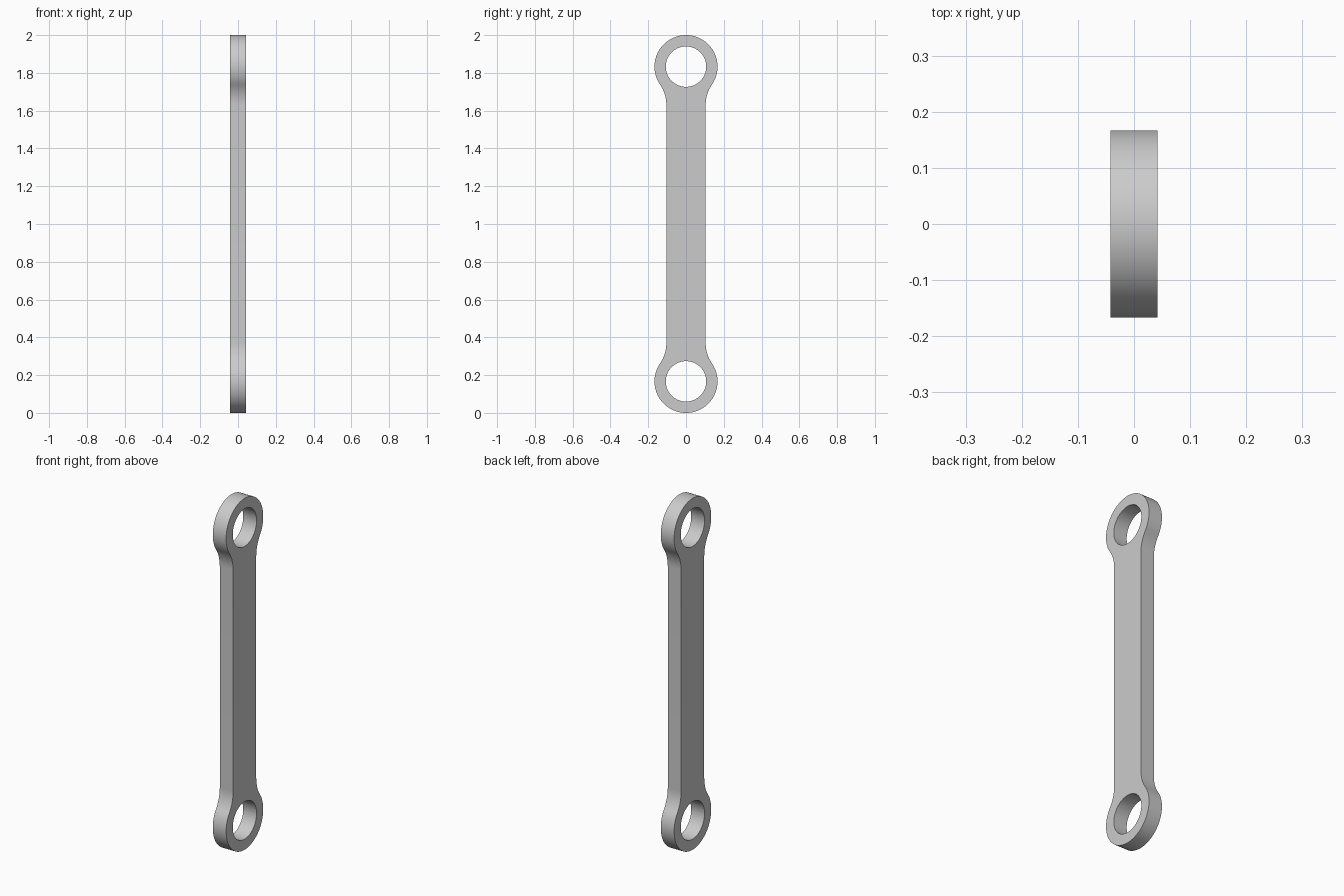
import bpy
import bmesh
from math import atan2, cos, sin, pi, radians, sqrt

cube = bpy.data.objects.get("Cube")
if cube:
    bpy.data.objects.remove(cube, do_unlink=True)

# Main dimensions
THICK = 0.084        # plate thickness along x
EYE_Z = 0.833        # eye centre above and below mid height
EYE_R = 0.167        # outer radius of each eye
HOLE_R = 0.107       # bore radius
HALF_W = 0.104       # half width of the shank
FILLET_R = 0.19      # blend between shank and eye


def arc(cy, cz, r, a0, a1, n):
    """Points (y, z) along an arc from angle a0 to a1."""
    return [(cy + r * cos(a0 + (a1 - a0) * i / n),
             cz + r * sin(a0 + (a1 - a0) * i / n)) for i in range(n + 1)]


def quarter_outline():
    """Outline from the shank side up to the top of the upper eye."""
    fy = HALF_W + FILLET_R
    drop = sqrt((EYE_R + FILLET_R) ** 2 - fy ** 2)
    tangent = atan2(-drop, fy)
    blend = arc(fy, EYE_Z - drop, FILLET_R, pi, pi + tangent, 12)
    eye = arc(0, EYE_Z, EYE_R, tangent, pi / 2, 36)
    return blend + eye[1:]


def add_loop(bm, points):
    verts = [bm.verts.new((-THICK / 2, y, z + 1)) for y, z in points]
    return [bm.edges.new((v, verts[i - 1])) for i, v in enumerate(verts)]


# Outline mirrored to all four quarters, with two bores
quarter = quarter_outline()
upper = quarter + [(-y, z) for y, z in reversed(quarter[:-1])]
outline = upper + [(-y, -z) for y, z in upper]

bm = bmesh.new()
edges = add_loop(bm, outline)
for side in (1, -1):
    edges += add_loop(bm, arc(0, side * EYE_Z, HOLE_R, 0, 2 * pi, 64)[:-1])

# Fill the flat face and extrude it to a plate
bmesh.ops.triangle_fill(bm, edges=edges, use_beauty=True, use_dissolve=False)
result = bmesh.ops.extrude_face_region(bm, geom=bm.faces[:], use_keep_orig=True)
moved = [g for g in result["geom"] if isinstance(g, bmesh.types.BMVert)]
bmesh.ops.translate(bm, verts=moved, vec=(THICK, 0, 0))
bmesh.ops.recalc_face_normals(bm, faces=bm.faces[:])

mesh = bpy.data.meshes.new("link_plate")
bm.to_mesh(mesh)
bm.free()
link = bpy.data.objects.new("link_plate", mesh)
bpy.context.collection.objects.link(link)

# Plain grey metal
grey = bpy.data.materials.new("grey_metal")
grey.use_nodes = True
colour = (0.6, 0.6, 0.6, 1)
grey.diffuse_color = colour
grey.node_tree.nodes["Principled BSDF"].inputs["Base Color"].default_value = colour
mesh.materials.append(grey)

# Smooth round edges, crisp faces
bpy.ops.object.select_all(action="DESELECT")
link.select_set(True)
bpy.context.view_layer.objects.active = link
bpy.ops.object.shade_smooth_by_angle(angle=radians(30))
